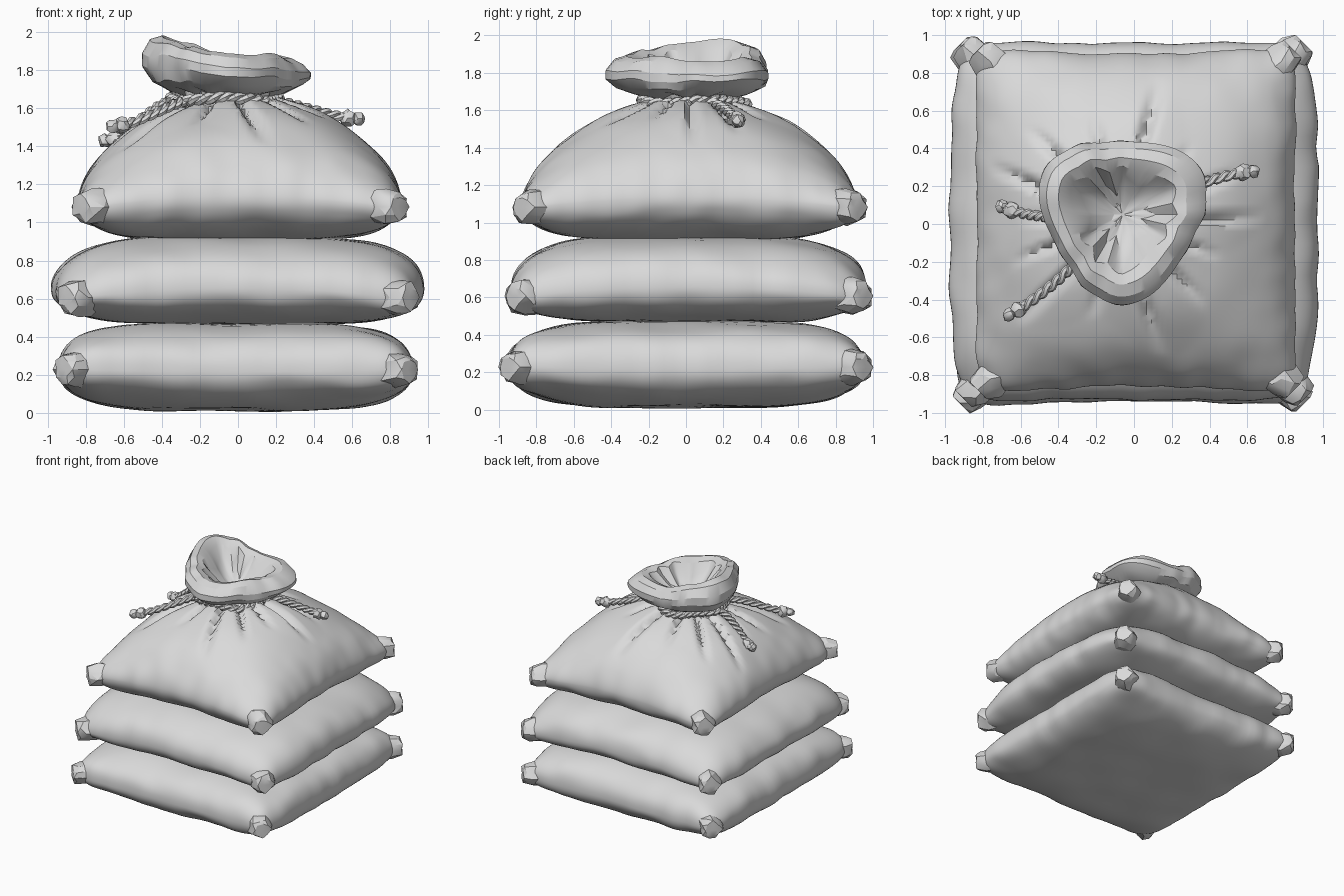
import bpy, bmesh, math, random
from math import sin, cos, pi, atan2, hypot
from mathutils import Vector, noise
from mathutils.geometry import interpolate_bezier

random.seed(4)
cube = bpy.data.objects.get("Cube")
if cube:
    bpy.data.objects.remove(cube, do_unlink=True)

cloth = bpy.data.materials.new("plain grey cloth")
cloth.use_nodes = True
GREY = (0.7, 0.7, 0.7, 1)
cloth.diffuse_color = GREY
cloth.node_tree.nodes["Principled BSDF"].inputs["Base Color"].default_value = GREY
NECK = Vector((-0.07, 0.03, 1.64))


def finish(name, bm, angle=35):
    """Turn a bmesh into a shaded, coloured object."""
    bmesh.ops.recalc_face_normals(bm, faces=bm.faces)
    me = bpy.data.meshes.new(name)
    bm.to_mesh(me)
    bm.free()
    me.materials.append(cloth)
    ob = bpy.data.objects.new(name, me)
    bpy.context.collection.objects.link(ob)
    bpy.ops.object.select_all(action='DESELECT')
    ob.select_set(True)
    bpy.context.view_layer.objects.active = ob
    bpy.ops.object.shade_smooth_by_angle(angle=math.radians(angle))


def skin(bm, rows, closed=True):
    """Bridge rows of vertices with quads."""
    for r0, r1 in zip(rows, rows[1:]):
        n = len(r0)
        for i in range(n if closed else n - 1):
            j = (i + 1) % n
            bm.faces.new((r0[i], r0[j], r1[j], r1[i]))


def pleats(x, y):
    """Narrow creases running outward from the tied neck."""
    dx, dy = x - NECK.x, y - NECK.y
    r, t = hypot(dx, dy), atan2(dy, dx)
    reach = 0.66 + 0.12 * sin(5 * t + 1)
    fade = max(0, min(1, (r - 0.1) / 0.15) * min(1, (reach - r) / 0.25))
    wave = max(0, cos(14 * t + 1.5 * sin(2 * t))) ** 4
    return fade * (0.012 - 0.06 * wave)


def sack(name, centre, half, bulge, seam, droop, up, down, shape, n=52, gathered=False):
    """Pillow from two grids that share a seam."""
    bm = bmesh.new()
    ts = [sin(pi * (i / n - 0.5)) for i in range(n + 1)]
    grids = []
    for side in (1, -1):
        rows = []
        for i, v in enumerate(ts):
            row = []
            for j, u in enumerate(ts):
                border = i in (0, n) or j in (0, n)
                if border and side < 0:
                    row.append(grids[0][i][j])
                    continue
                blunt = 1 - 0.07 * abs(u * v) ** 7
                x = centre[0] + half[0] * u * blunt * (1 + bulge[0] * (1 - v * v))
                y = centre[1] + half[1] * v * blunt * (1 + bulge[1] * (1 - u * u))
                a, b = shape if side > 0 else (4.2, 0.46)
                fat = (max(0, 1 - abs(u) ** a) * max(0, 1 - abs(v) ** a)) ** b
                z = seam - droop * u * u * v * v + side * (up if side > 0 else down) * fat
                # soft dents, stronger towards the rim
                rim = max(abs(u), abs(v)) ** 4
                p = Vector((x, y, z))
                d = noise.noise(p * 3.2 + Vector((seam * 9, 0, side)))
                z += side * d * (0.01 + 0.012 * rim) * min(1, fat * 3)
                if gathered and side > 0:
                    z += pleats(x, y)
                w = noise.noise(Vector((x * 7, y * 7, seam))) * 0.015 * rim
                row.append(bm.verts.new((x + w * u, y + w * v, max(0.005, z))))
            rows.append(row)
        grids.append(rows)
        skin(bm, rows, closed=False)
    finish(name, bm, 50)
    # bunched corner ears, fatter towards the sack
    ears = bmesh.new()
    for sx in (-1, 1):
        for sy in (-1, 1):
            made = bmesh.ops.create_icosphere(ears, subdivisions=2, radius=1)
            out = Vector((sx, sy, 0)).normalized()
            tip = Vector((centre[0] + sx * (half[0] - 0.095),
                          centre[1] + sy * (half[1] - 0.095), seam - droop * 0.8))
            for vert in made["verts"]:
                c = vert.co
                along = c.dot(out)
                across = c - along * out
                fold = 1 + 0.1 * cos(5 * atan2(c.z, across.dot(Vector((-sy, sx, 0)))))
                k = (0.095 - 0.015 * along) * fold * random.uniform(0.9, 1.1)
                vert.co = tip + out * min(along * 0.17, 0.09) + across * k
    finish(name + "_corners", ears, 25)


sack("bottom_sack", (-0.01, 0), (0.94, 0.985), (-0.015, -0.05), 0.215, -0.015,
     0.255, 0.205, (4.8, 0.42))
sack("middle_sack", (0, 0.015), (0.935, 0.97), (0.045, -0.03), 0.655, 0.06,
     0.275, 0.19, (4.2, 0.47))
sack("top_sack", (0.01, 0.02), (0.865, 0.935), (-0.03, -0.06), 1.13, 0.06,
     0.53, 0.225, (1.9, 0.58), 96, True)

# Puffed mouth above the tie: radius, height and fold depth per ring
PROFILE = [(0.28, -0.07, 0.03), (0.22, 0.00, 0.025), (0.24, 0.035, 0.03),
           (0.32, 0.05, 0.03), (0.39, 0.08, 0.015), (0.43, 0.125, 0.008),
           (0.43, 0.17, 0.005), (0.39, 0.22, 0.005), (0.33, 0.24, 0.008),
           (0.27, 0.22, 0.02), (0.21, 0.15, 0.04), (0.14, 0.09, 0.035),
           (0.06, 0.05, 0.015), (0.01, 0.04, 0.0)]
bm = bmesh.new()
rows = []
SEG = 84
for r, h, fold in PROFILE:
    row = []
    lobe = min(1, max(0, h / 0.12))
    for i in range(SEG):
        t = 2 * pi * i / SEG
        ridge = 2 * abs(((t * 9 / (2 * pi) + 0.3 * sin(3 * t)) % 1) - 0.5) - 0.5
        rr = r + fold * 2 * ridge + 0.045 * (r / 0.43) * lobe * cos(3 * t - pi / 2)
        x, y = rr * cos(t), rr * sin(t)
        n = noise.noise(Vector((x * 5, y * 5, h * 6)))
        # the mouth rises on one side and sags a little on the other
        lean = max(0, -x / 0.35) * 0.1 - max(0, x - 0.25) * 0.15
        z = h + lobe * (min(lean, 0.1) * min(1, h / 0.24) + 0.02 * n) + fold * ridge
        row.append(bm.verts.new(NECK + Vector((x + 0.01, y + 0.02, z))))
    rows.append(row)
skin(bm, rows)
bm.faces.new(rows[-1])
finish("ruffled_mouth", bm, 28)


def strand(bm, pts, radius, sides=6):
    """Sweep a round section along a path."""
    rows = []
    for i, p in enumerate(pts):
        d = (pts[min(i + 1, len(pts) - 1)] - pts[max(i - 1, 0)]).normalized()
        a = d.cross(Vector((0, 0, 1))).normalized()
        b = a.cross(d)
        rows.append([bm.verts.new(p + radius * (a * cos(2 * pi * s / sides) +
                                                b * sin(2 * pi * s / sides)))
                     for s in range(sides)])
    skin(bm, rows)
    bm.faces.new(rows[0])
    bm.faces.new(rows[-1])


def rope(name, path, thick, turns, knot=False):
    """Two strands twisted round a path, with an optional end knot."""
    bm = bmesh.new()
    for phase in (0, pi):
        pts = []
        for i, p in enumerate(path):
            d = (path[min(i + 1, len(path) - 1)] - path[max(i - 1, 0)]).normalized()
            a = d.cross(Vector((0, 0, 1))).normalized()
            b = a.cross(d)
            t = phase + 2 * pi * turns * i / (len(path) - 1)
            pts.append(p + thick * 0.55 * (a * cos(t) + b * sin(t)))
        strand(bm, pts, thick * 0.65)
    if knot:
        d = (path[-1] - path[-4]).normalized()
        for back, size in ((0.055, 0.045), (0.0, 0.036)):
            made = bmesh.ops.create_icosphere(bm, subdivisions=2, radius=size)
            for v in made["verts"]:
                v.co = v.co * random.uniform(0.85, 1.15) + path[-1] - d * back
    finish(name, bm, 30)


# Rope wound round the neck
ring = []
for i in range(121):
    t = 2 * pi * i / 120
    r = 0.275 + 0.015 * sin(5 * t)
    ring.append(NECK + Vector((r * cos(t), r * sin(t), 0.005 + 0.012 * sin(3 * t))))
rope("neck_rope", ring, 0.03, 16)

# Loose knotted rope ends
for name, tip in (("left_rope_end", (0.63, 0.28, 1.545)),
                  ("right_rope_end", (-0.7, 0.09, 1.43)),
                  ("front_right_rope_end", (-0.66, -0.48, 1.505))):
    tip = Vector(tip)
    out = tip - NECK
    out.z = 0
    out.normalize()
    side = Vector((-out.y, out.x, 0))
    start = NECK + out * 0.26
    path = interpolate_bezier(start, start + out * 0.12 + side * 0.05,
                              tip - out * 0.13 + side * 0.03, tip, 40)
    rope(name, path, 0.026, 5, True)
